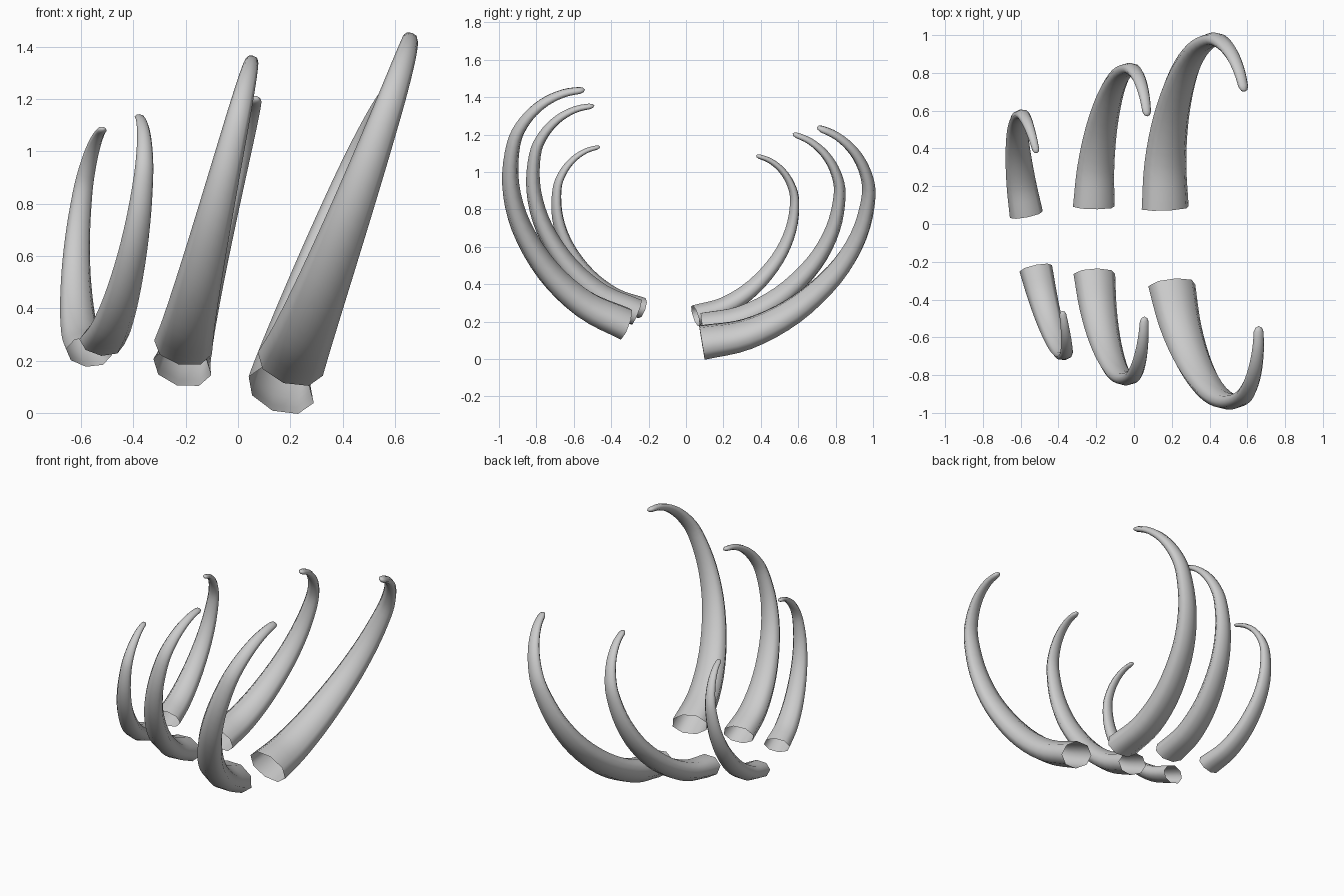
import bpy, bmesh, math
from mathutils import Vector

if "Cube" in bpy.data.objects:
    bpy.data.objects.remove(bpy.data.objects["Cube"])

# Shared rib curve in its own plane: base, sweep out to the elbow, hook back to the tip
PROFILE = [(0, 0), (.235, .035), (.475, .15), (.685, .335), (.815, .54),
           (.872, .75), (.86, .885), (.805, 1.005), (.72, 1.095), (.62, 1.15)]
TIP = Vector(PROFILE[-1])
SIDES = 8


def smooth_path(pts, steps=4):
    """Catmull-Rom curve through the points."""
    p = [2 * pts[0] - pts[1]] + pts + [2 * pts[-1] - pts[-2]]
    out = []
    for i in range(1, len(p) - 2):
        a, b, c, d = p[i - 1:i + 3]
        for k in range(steps):
            t = k / steps
            out.append(.5 * (2 * b + (c - a) * t + (2 * a - 5 * b + 4 * c - d) * t * t
                             + (3 * b - a - 3 * c + d) * t ** 3))
    return out + [pts[-1]]


def rib(name, base, elbow, tip):
    """Place the shared curve from base to tip, in the plane that holds the elbow."""
    base, e, t = Vector(base), Vector(elbow) - Vector(base), Vector(tip) - Vector(base)
    scale = t.length / TIP.length
    along = t.normalized()
    out = (e - along * e.dot(along)).normalized()
    a = TIP.normalized()
    path = smooth_path([base + scale * (along * (u * a.x + v * a.y) + out * (u * a.y - v * a.x))
                        for u, v in PROFILE])
    size = t.length / 1.369
    side = e.cross(t).normalized()
    if side.x < 0:
        side = -side
    dist = [0]
    for p, q in zip(path, path[1:]):
        dist.append(dist[-1] + (q - p).length)

    # Tapered oval rings, open at the base and closed by a blunt tip
    bm = bmesh.new()
    rings = []
    stations = [(c, dist[i] / dist[-1], 1) for i, c in enumerate(path[:-1])]
    stations.append((path[-2].lerp(path[-1], .7), 1, .7))
    for i, (c, f, k_end) in enumerate(stations):
        j = min(i, len(path) - 2)
        up = side.cross((path[j + 1] - path[max(j - 1, 0)]).normalized())
        w, h = size * (.134 - .108 * f) * k_end, size * (.087 - .070 * f) * k_end
        rings.append([bm.verts.new(c + side * w * math.cos(k * math.tau / SIDES)
                                   + up * h * math.sin(k * math.tau / SIDES))
                      for k in range(SIDES)])
    end = bm.verts.new(path[-1])
    for k in range(SIDES):
        n = (k + 1) % SIDES
        for r, s in zip(rings, rings[1:]):
            bm.faces.new((r[k], r[n], s[n], s[k]))
        bm.faces.new((rings[-1][k], rings[-1][n], end))
    # Point the normals outwards
    bm.normal_update()
    f = bm.faces[:][0]
    if f.normal.dot(f.calc_center_median() - path[0]) < 0:
        bmesh.ops.reverse_faces(bm, faces=bm.faces[:])
    for f in bm.faces:
        f.smooth = True
    mesh = bpy.data.meshes.new(name)
    bm.to_mesh(mesh)
    bm.free()
    bpy.context.collection.objects.link(bpy.data.objects.new(name, mesh))


# Three ribs along each side, growing towards +x
rib("back_rib_large", (.165, .085, .088), (.405, .955, .84), (.585, .70, 1.24))
rib("back_rib_medium", (-.213, .092, .175), (-.035, .81, .84), (.07, .57, 1.205))
rib("back_rib_small", (-.57, .05, .232), (-.598, .565, .79), (-.515, .375, 1.088))
rib("front_rib_large", (.20, -.325, .187), (.495, -.96, .94), (.66, -.54, 1.44))
rib("front_rib_medium", (-.21, -.265, .25), (-.05, -.832, .92), (.055, -.49, 1.355))
rib("front_rib_small", (-.52, -.235, .272), (-.37, -.698, .81), (-.38, -.46, 1.135))
